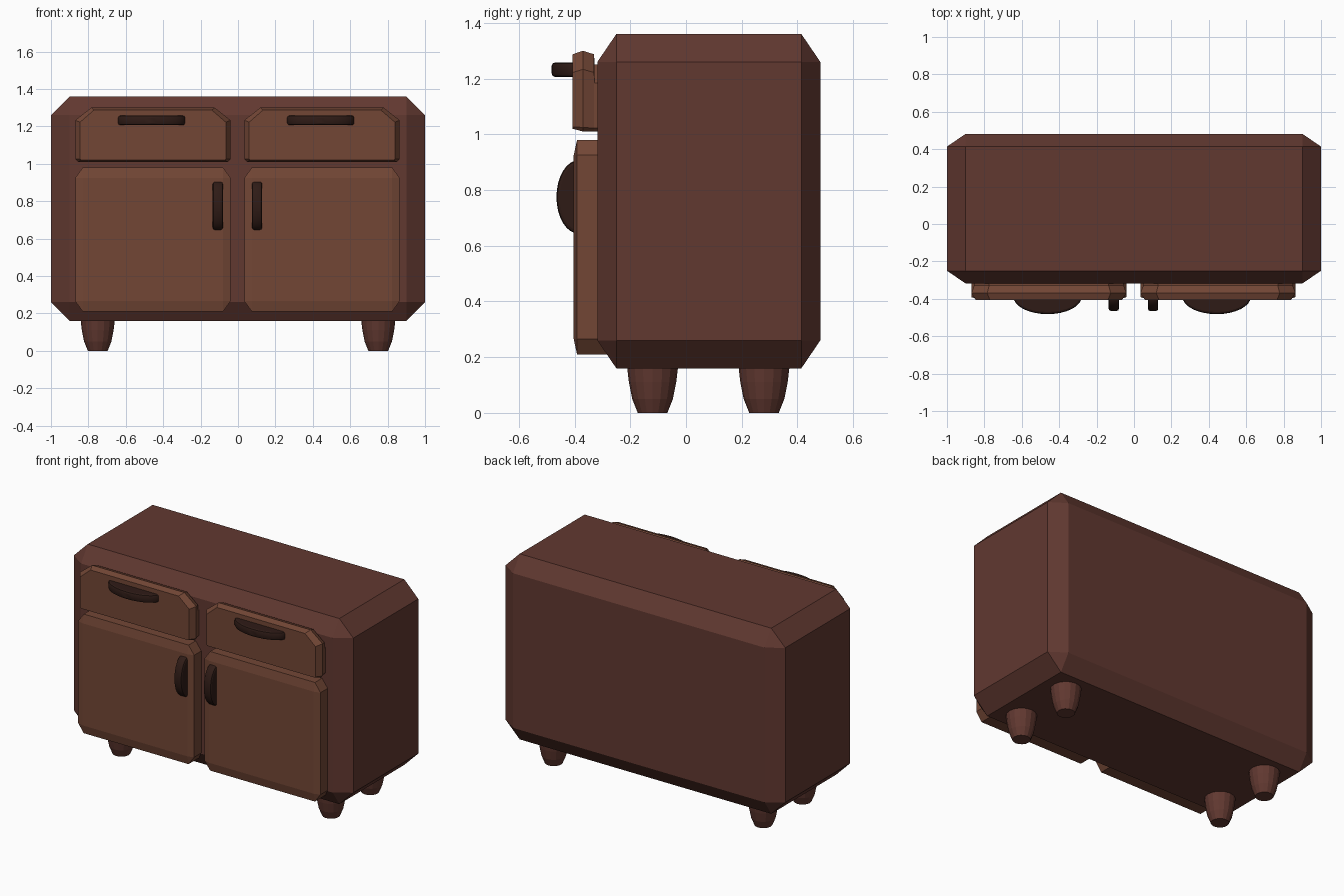
import bpy, bmesh
from math import pi, sin, cos
from itertools import product

if "Cube" in bpy.data.objects:
    bpy.data.objects.remove(bpy.data.objects["Cube"])


def material(name, rgb):
    m = bpy.data.materials.new(name)
    m.diffuse_color = (*rgb, 1)
    m.use_nodes = True
    m.node_tree.nodes["Principled BSDF"].inputs["Base Color"].default_value = m.diffuse_color
    return m


WOOD = material("dark_wood", (0.12, 0.04, 0.03))
PANEL = material("panel_wood", (0.17, 0.062, 0.036))
METAL = material("dark_metal", (0.028, 0.011, 0.008))


def finish(name, bm, mat):
    bmesh.ops.recalc_face_normals(bm, faces=bm.faces)
    me = bpy.data.meshes.new(name)
    bm.to_mesh(me)
    bm.free()
    me.materials.append(mat)
    ob = bpy.data.objects.new(name, me)
    bpy.context.collection.objects.link(ob)
    return ob


def chamfer_box(name, lo, hi, cut, mat):
    """Box with a different chamfer size along each axis."""
    bm = bmesh.new()
    for corner in product((0, 1), repeat=3):
        for axis in range(3):
            p = []
            for k in range(3):
                c = 0 if k == axis else cut[k]
                p.append(hi[k] - c if corner[k] else lo[k] + c)
            bm.verts.new(p)
    bmesh.ops.convex_hull(bm, input=bm.verts)
    bmesh.ops.dissolve_limit(bm, angle_limit=0.01, verts=bm.verts, edges=bm.edges)
    return finish(name, bm, mat)


def loft(name, rings, mat):
    """Skin a list of equal closed rings and cap both ends."""
    bm = bmesh.new()
    rows = [[bm.verts.new(p) for p in r] for r in rings]
    n = len(rows[0])
    for a, b in zip(rows, rows[1:]):
        for i in range(n):
            j = (i + 1) % n
            bm.faces.new((a[i], a[j], b[j], b[i]))
    bm.faces.new(rows[0])
    bm.faces.new(rows[-1])
    return finish(name, bm, mat)


def drawer_ring(cx, y, half, z0, z1, cx_cut, cz_cut, low):
    """Drawer outline: large clipped top corners, small bottom ones."""
    right = [(half - low, z0), (half, z0 + low), (half, z1 - cz_cut), (half - cx_cut, z1)]
    pts = right + [(-x, z) for x, z in reversed(right)]
    return [(cx + x, y, z) for x, z in pts]


def handle(name, centre, half, depth, thick, vertical):
    """Half-ellipse pull with softened rims."""
    cx, cy, cz = centre
    b, t = 0.012, thick / 2
    rings = []
    for w, inset in ((-t, b), (-t + b * .3, b * .3), (-t + b, 0),
                     (t - b, 0), (t - b * .3, b * .3), (t, b)):
        ring = []
        for i in range(17):
            a = pi * i / 16
            u, v = (half - inset) * cos(a), (depth - inset) * sin(a)
            ring.append((cx + w, cy - v, cz + u) if vertical else (cx + u, cy - v, cz + w))
        rings.append(ring)
    ob = loft(name, rings, METAL)
    bpy.context.view_layer.objects.active = ob
    ob.select_set(True)
    bpy.ops.object.shade_smooth_by_angle(angle=0.4)
    ob.select_set(False)


# Cabinet carcass
chamfer_box("cabinet_body", (-1, -0.318, 0.16), (1, 0.482, 1.36), (0.1, 0.068, 0.1), WOOD)

for side, s in (("left", -1), ("right", 1)):
    cx = 0.452 * s - 0.003
    # Door
    chamfer_box(side + "_door", (cx - 0.415, -0.403, 0.21), (cx + 0.415, -0.2, 0.98),
                (0.04, 0.012, 0.055), PANEL)
    # Drawer front with a ridge around its rim
    loft(side + "_drawer", [
        drawer_ring(cx, -0.407, 0.39, 1.02, 1.287, 0.075, 0.065, 0.006),
        drawer_ring(cx, -0.37, 0.415, 1.01, 1.30, 0.085, 0.067, 0.015),
        drawer_ring(cx, -0.33, 0.40, 1.01, 1.287, 0.08, 0.065, 0.012),
        drawer_ring(cx, -0.328, 0.40, 1.01, 1.25, 0.08, 0.065, 0.012),
        drawer_ring(cx, -0.28, 0.40, 1.01, 1.25, 0.08, 0.065, 0.012)], PANEL)
    # Pulls
    handle(side + "_drawer_handle", (cx - 0.007, -0.388, 1.232), 0.183, 0.094, 0.052, False)
    handle(side + "_door_handle", (0.105 * s - 0.003, -0.385, 0.775), 0.132, 0.08, 0.055, True)

    # Turned tapered legs
    for end, y in (("front", -0.12), ("back", 0.28)):
        rings = [[(0.75 * s + r * cos(2 * pi * i / 16), y + r * sin(2 * pi * i / 16), z)
                  for i in range(16)]
                 for r, z in ((0.053, 0), (0.073, 0.05), (0.085, 0.11), (0.092, 0.17))]
        loft(f"{end}_{side}_leg", rings, WOOD)
